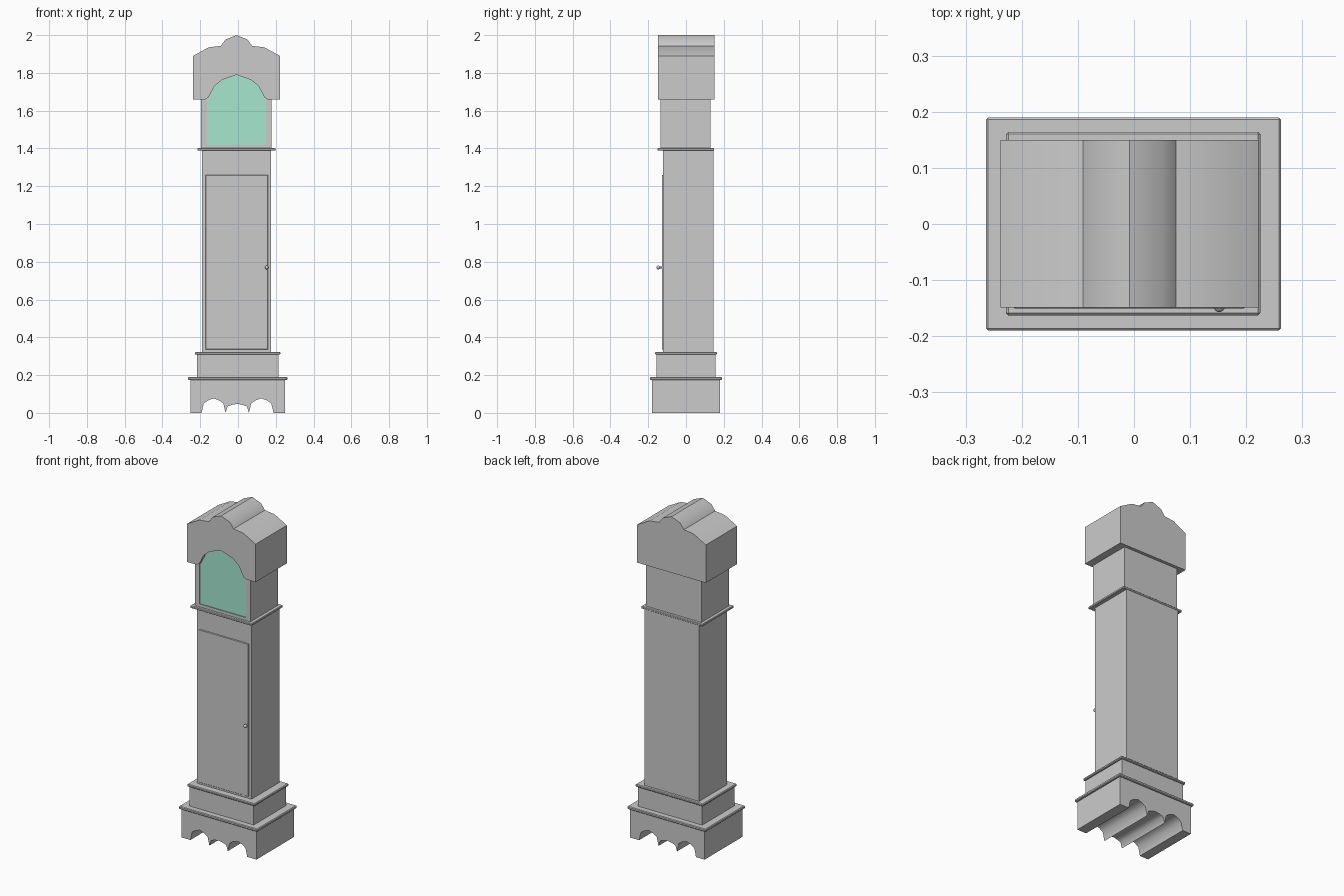
import bpy, bmesh, math

if "Cube" in bpy.data.objects:
    bpy.data.objects.remove(bpy.data.objects["Cube"])

CX = -0.008  # centre line of the trunk and hood


def finish(name, bm, angle=40):
    bmesh.ops.recalc_face_normals(bm, faces=bm.faces)
    me = bpy.data.meshes.new(name)
    bm.to_mesh(me)
    bm.free()
    ob = bpy.data.objects.new(name, me)
    bpy.context.collection.objects.link(ob)
    smooth(ob, angle)
    return ob


def smooth(ob, angle):
    bpy.ops.object.select_all(action='DESELECT')
    ob.select_set(True)
    bpy.context.view_layer.objects.active = ob
    bpy.ops.object.shade_smooth_by_angle(angle=math.radians(angle))


def box(name, x0, x1, y0, y1, z0, z1, chamfer=0):
    bm = bmesh.new()
    bmesh.ops.create_cube(bm, size=1)
    for v in bm.verts:
        v.co = ((x0 + x1) / 2 + v.co.x * (x1 - x0),
                (y0 + y1) / 2 + v.co.y * (y1 - y0),
                (z0 + z1) / 2 + v.co.z * (z1 - z0))
    if chamfer:
        bmesh.ops.bevel(bm, geom=bm.edges[:], offset=chamfer, segments=1, affect='EDGES')
    return finish(name, bm, 30)


def prism(name, pts, y0, y1, angle=40):
    """Extrude an x-z outline from y0 to y1."""
    bm = bmesh.new()
    face = bm.faces.new([bm.verts.new((x, y0, z)) for x, z in pts])
    ext = bmesh.ops.extrude_face_region(bm, geom=[face])
    for v in ext['geom']:
        if isinstance(v, bmesh.types.BMVert):
            v.co.y = y1
    return finish(name, bm, angle)


def mirrored(half):
    """Outline from left-hand offsets ending on the centre line."""
    return ([(CX - x, z) for x, z in half] +
            [(CX + x, z) for x, z in reversed(half) if x > 0])


def cut(ob, cutter, angle=40):
    mod = ob.modifiers.new("cut", 'BOOLEAN')
    mod.operation = 'DIFFERENCE'
    mod.solver = 'EXACT'
    mod.object = cutter
    bpy.context.view_layer.objects.active = ob
    bpy.ops.object.modifier_apply(modifier=mod.name)
    bpy.data.objects.remove(cutter)
    smooth(ob, angle)


# Scalloped plinth: three arches between the feet
outline = [(-0.251, 0.0)]
for x0, x1, shoulder, top in ((-0.193, -0.066, 0.05, 0.077),
                              (-0.066, 0.058, 0.034, 0.048),
                              (0.058, 0.188, 0.05, 0.077)):
    w = x1 - x0
    outline += [(x0, 0), (x0 + 0.09 * w, shoulder),
                (x0 + 0.27 * w, shoulder * 0.4 + top * 0.6),
                (x0 + 0.5 * w, top),
                (x0 + 0.73 * w, shoulder * 0.4 + top * 0.6),
                (x1 - 0.09 * w, shoulder)]
outline += [(0.188, 0), (0.25, 0), (0.25, 0.178), (-0.251, 0.178)]
prism("plinth", outline, -0.18, 0.18, 55)

# Stepped base with mouldings
box("plinth_moulding", -0.264, 0.262, -0.19, 0.19, 0.173, 0.19, 0.004)
box("base_block", -0.217, 0.214, -0.155, 0.155, 0.185, 0.313)
box("base_moulding", -0.228, 0.225, -0.163, 0.164, 0.308, 0.323, 0.004)

# Trunk with door and knob
box("trunk", -0.19, 0.175, -0.122, 0.146, 0.315, 1.393)
box("trunk_door", -0.172, 0.158, -0.128, -0.11, 0.335, 1.26, 0.002)
bm = bmesh.new()
bmesh.ops.create_uvsphere(bm, u_segments=16, v_segments=10, radius=0.01)
for v in bm.verts:
    v.co = (v.co.x + 0.152, v.co.y - 0.147, v.co.z + 0.77)
finish("door_knob", bm)
bm = bmesh.new()
bmesh.ops.create_cone(bm, cap_ends=True, segments=12, radius1=0.005, radius2=0.005, depth=0.025)
for v in bm.verts:
    v.co = (v.co.x + 0.152, v.co.z - 0.132, v.co.y + 0.77)
finish("door_knob_stem", bm)
box("trunk_moulding", -0.215, 0.198, -0.151, 0.148, 1.388, 1.402, 0.003)

# Dial case with an arched recess holding the glass
arch = [(0.148, 1.67), (0.117, 1.73), (0.077, 1.763), (0, 1.79)]
case = box("dial_case", -0.195, 0.177, -0.135, 0.131, 1.40, 1.84)
window = mirrored([(0.157, 1.42), (0.157, 1.655)] + arch)
cut(case, prism("window_cutter", window, -0.2, -0.122), 30)
glass = prism("dial_glass", window, -0.13, -0.12, 30)
mat = bpy.data.materials.new("green_glass")
mat.diffuse_color = (0.38, 0.80, 0.63, 1)
mat.use_nodes = True
mat.node_tree.nodes["Principled BSDF"].inputs["Base Color"].default_value = mat.diffuse_color
glass.data.materials.append(mat)

# Hood with shaped roof and arched front opening
roof = mirrored([(0.23, 1.66), (0.23, 1.89), (0.148, 1.935), (0.083, 1.943),
                 (0.058, 1.977), (0, 2.0)])
hood = prism("hood", roof, -0.149, 0.15)
opening = mirrored([(0.165, 1.64), (0.165, 1.662)] + arch)
cut(hood, prism("hood_cutter", opening, -0.2, -0.12))
